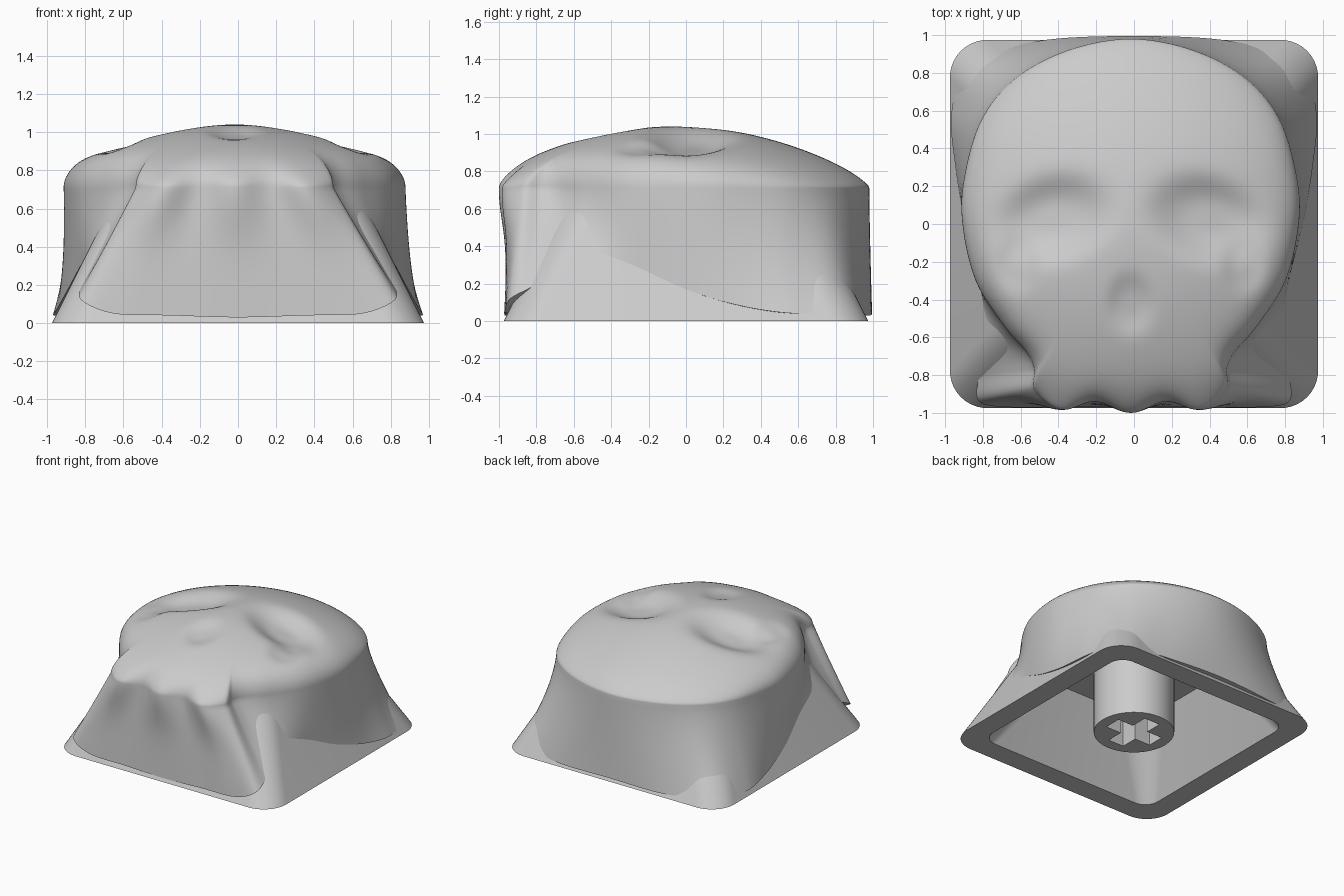
import bpy, bmesh, math
from mathutils import Vector

if "Cube" in bpy.data.objects:
    bpy.data.objects.remove(bpy.data.objects["Cube"], do_unlink=True)

grey = bpy.data.materials.new("plain grey")
grey.use_nodes = True
COLOUR = (0.6, 0.6, 0.6, 1)
grey.diffuse_color = COLOUR
grey.node_tree.nodes["Principled BSDF"].inputs["Base Color"].default_value = COLOUR


def loft(name, rings, cap_start=True, cap_end=True, angle=35):
    """Skin a list of equal-length rings into one smooth-shaded object."""
    bm = bmesh.new()
    rows = [[bm.verts.new(p) for p in ring] for ring in rings]
    n = len(rows[0])
    for a, b in zip(rows, rows[1:]):
        for i in range(n):
            j = (i + 1) % n
            bm.faces.new((a[i], a[j], b[j], b[i]))
    if cap_start:
        bm.faces.new(rows[0][::-1])
    if cap_end:
        bm.faces.new(rows[-1])
    bmesh.ops.recalc_face_normals(bm, faces=bm.faces)
    mesh = bpy.data.meshes.new(name)
    bm.to_mesh(mesh)
    bm.free()
    mesh.materials.append(grey)
    obj = bpy.data.objects.new(name, mesh)
    bpy.context.collection.objects.link(obj)
    bpy.ops.object.select_all(action="DESELECT")
    obj.select_set(True)
    bpy.context.view_layer.objects.active = obj
    bpy.ops.object.shade_smooth_by_angle(angle=math.radians(angle))
    return obj


def rounded_square(half, radius, z, steps=10):
    ring = []
    for quarter, (sx, sy) in enumerate(((1, 1), (-1, 1), (-1, -1), (1, -1))):
        for k in range(steps + 1):
            a = (quarter + k / steps) * math.pi / 2
            ring.append((sx * (half - radius) + radius * math.cos(a),
                         sy * (half - radius) + radius * math.sin(a), z))
    return ring


# Hollow tapered key shell: ceiling, inner wall, rim, outer wall, lid
loft("key_shell", [
    rounded_square(0.55, 0.25, 0.55),
    rounded_square(0.8, 0.12, 0),
    rounded_square(0.975, 0.2, 0),
    rounded_square(0.6, 0.2, 0.75)])


# Stem: a tube whose cross-shaped socket is lofted from its outer wall
def square_turns(points):
    """Repeat a run of points at each quarter turn."""
    return [p for q in range(4) for p in
            [(x, y) if q == 0 else (-y, x) if q == 1 else (-x, -y) if q == 2 else (y, -x)
             for x, y in points]]


ARM, SLOT, RADIUS = 0.21, 0.07, 0.3
CROSS = square_turns([(ARM, SLOT * (2 * k / 4 - 1)) for k in range(4)]
                     + [(ARM - (ARM - SLOT) * k / 4, SLOT) for k in range(4)]
                     + [(SLOT, SLOT + (ARM - SLOT) * k / 4) for k in range(4)])
START = math.atan2(-SLOT, ARM)
CIRCLE = [(RADIUS * math.cos(START + math.tau * k / len(CROSS)),
           RADIUS * math.sin(START + math.tau * k / len(CROSS))) for k in range(len(CROSS))]
loft("stem", [[(x, y, z) for x, y in shape] for shape, z in
              ((CIRCLE, 0.6), (CIRCLE, 0), (CROSS, 0), (CROSS, 0.42))])

# Skull outline, one half from chin to back:
# rim x, rim y, foot x, foot y, foot z, flare power
HALF = [
    (0, -.95, 0, -.97, .03, 1), (.2, -.94, .35, -.97, .04, 1),
    (.38, -.93, .65, -.97, .05, 1), (.51, -.87, .82, -.94, .12, 1),
    (.51, -.77, .82, -.8, .2, 1.1), (.55, -.68, .78, -.67, .33, 1.3),
    (.67, -.54, .785, -.53, .37, 1.5), (.82, -.3, .82, -.31, .31, 1.6),
    (.89, 0, .895, 0, .17, 1.6), (.88, .25, .945, .3, .08, 1.6),
    (.79, .55, .965, .6, .04, 1.5), (.61, .77, .865, .86, .06, 1.4),
    (.33, .92, .5, .97, .03, 1.5), (0, .98, 0, .995, .04, 1.4)]
MIRROR = [(-c[0], c[1], -c[2], *c[3:]) for c in HALF[-2:0:-1]]
# The head sits slightly off the middle of its foot
SHIFT = -0.018


def closed_spline(points, steps):
    """Catmull-Rom curve through points of any dimension."""
    out, n = [], len(points)
    for i in range(n):
        p = [Vector(points[(i + k - 1) % n]) for k in range(4)]
        for k in range(steps):
            t = k / steps
            out.append(p[1] + (p[2] - p[0]) * (t / 2)
                       + (p[0] * 2 - p[1] * 5 + p[2] * 4 - p[3]) * (t * t / 2)
                       + (p[1] * 3 - p[0] - p[2] * 3 + p[3]) * (t ** 3 / 2))
    return out


OUTLINE = closed_spline(HALF + MIRROR, 9)
RIM = 0.71


def dent(x, y, cx, cy, rx, ry, tilt=0):
    """Soft-edged elliptical hollow, one at its middle."""
    c, s = math.cos(tilt), math.sin(tilt)
    u, v = x - cx, y - cy
    d = ((u * c + v * s) / rx) ** 2 + ((v * c - u * s) / ry) ** 2
    return math.exp(-d ** 1.6)


def face_height(x, y):
    z = 1.04 - 0.27 * (x * x + y * y) - 0.03 * y
    for side in (-1, 1):
        z -= 0.09 * dent(x, y, side * 0.41, 0.03, 0.27, 0.19, -side * 0.3)
        z -= 0.025 * dent(x, y, side * 0.6, -0.22, 0.1, 0.13)
    return z - 0.03 * dent(x, y, 0, -0.42, 0.11, 0.14)


def teeth(c):
    """Forward bulge of the teeth along the front rim."""
    front = min(max((-c[1] - 0.8) / 0.1, 0), 1)
    return 0.05 * front * math.cos(math.pi * c[0] / 0.37) ** 2


def side_ring(t):
    ring = []
    for c in OUTLINE:
        f = t ** c[5]
        fade = math.exp(-(t / 0.35) ** 2)
        ring.append((c[0] + (c[2] - c[0]) * f + SHIFT * (1 - t),
                     c[1] + (c[3] - c[1]) * f - teeth(c) * fade,
                     RIM + (c[4] - RIM) * t))
    return ring


def top_ring(s):
    ring = []
    for c in OUTLINE:
        x, y = c[0] * s, c[1] * s - teeth(c) * s ** 12
        roll = math.sqrt(max(0, 1 - s ** 18))
        ring.append((x + SHIFT, y, RIM + (face_height(x, y) - RIM) * roll))
    return ring


# The foot tucks inward so that it ends inside the shell wall
SIDE, TOP = 20, 44
foot = side_ring(1)
rings = [[(x * 0.94, y * 0.94, z) for x, y, z in foot]]
rings += [side_ring(1 - k / SIDE) for k in range(SIDE + 1)]
rings += [top_ring(math.cos(k / TOP * math.pi / 2)) for k in range(1, TOP)]
loft("skull", rings, cap_start=False, angle=60)
